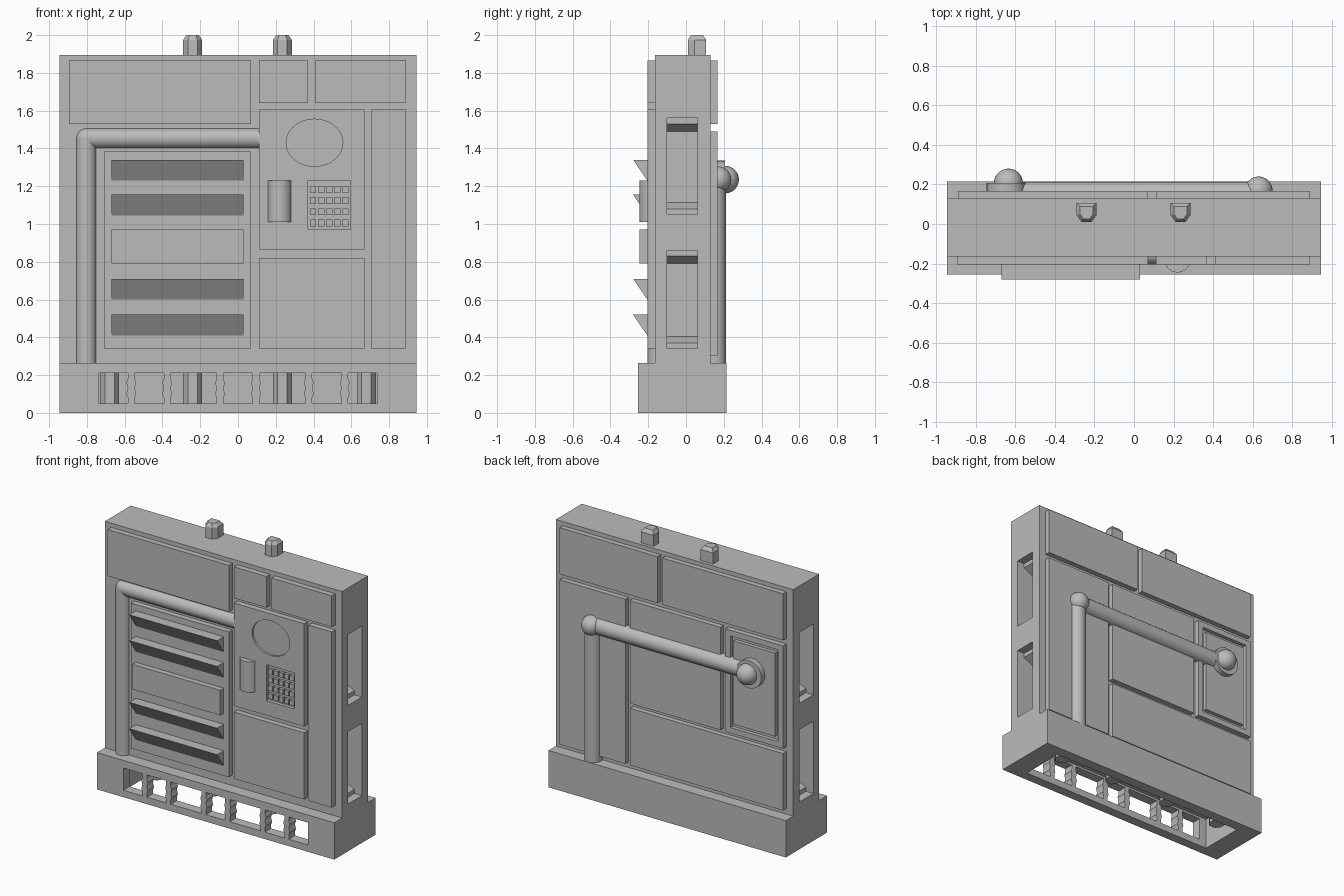
import bpy, bmesh, math
from mathutils import Vector

cube = bpy.data.objects.get("Cube")
if cube:
    bpy.data.objects.remove(cube, do_unlink=True)

GREY = (0.5, 0.5, 0.5, 1)
grey = bpy.data.materials.new("plain_grey")
grey.use_nodes = True
grey.diffuse_color = GREY
grey.node_tree.nodes["Principled BSDF"].inputs["Base Color"].default_value = GREY


def finish(name, bm, smooth=False):
    bmesh.ops.recalc_face_normals(bm, faces=bm.faces)
    mesh = bpy.data.meshes.new(name)
    bm.to_mesh(mesh)
    bm.free()
    mesh.materials.append(grey)
    obj = bpy.data.objects.new(name, mesh)
    bpy.context.collection.objects.link(obj)
    if smooth:
        bpy.ops.object.select_all(action='DESELECT')
        obj.select_set(True)
        bpy.context.view_layer.objects.active = obj
        bpy.ops.object.shade_smooth_by_angle(angle=math.radians(35))
    return obj


def box(name, x, y, z):
    bm = bmesh.new()
    bmesh.ops.create_cube(bm, size=1)
    for v in bm.verts:
        v.co = [a + (b - a) * (c + 0.5) for (a, b), c in zip((x, y, z), v.co)]
    return finish(name, bm)


def prism(name, points, direction):
    """Extrude a flat outline along a vector."""
    bm = bmesh.new()
    face = bm.faces.new([bm.verts.new(p) for p in points])
    new = bmesh.ops.extrude_face_region(bm, geom=[face])["geom"]
    moved = [v for v in new if isinstance(v, bmesh.types.BMVert)]
    bmesh.ops.translate(bm, verts=moved, vec=direction)
    return finish(name, bm)


def rod(name, start, end, radius, sides=32):
    start, end = Vector(start), Vector(end)
    axis = end - start
    bm = bmesh.new()
    bmesh.ops.create_cone(bm, cap_ends=True, segments=sides, radius1=radius,
                          radius2=radius, depth=axis.length)
    bm.transform(Vector((0, 0, 1)).rotation_difference(axis).to_matrix().to_4x4())
    bmesh.ops.translate(bm, verts=bm.verts, vec=(start + end) / 2)
    return finish(name, bm, True)


def ball(name, centre, radius):
    bm = bmesh.new()
    bmesh.ops.create_uvsphere(bm, u_segments=32, v_segments=16, radius=radius)
    bmesh.ops.translate(bm, verts=bm.verts, vec=centre)
    return finish(name, bm, True)


def cut(obj, cutter):
    cutter.hide_render = True
    mod = obj.modifiers.new("cut", 'BOOLEAN')
    mod.operation, mod.solver, mod.object = 'DIFFERENCE', 'EXACT', cutter
    graph = bpy.context.evaluated_depsgraph_get()
    mesh = bpy.data.meshes.new_from_object(obj.evaluated_get(graph))
    obj.modifiers.clear()
    obj.data = mesh
    bpy.data.objects.remove(cutter, do_unlink=True)


# Main wall slab with stepped grip recesses on both sides
W = 0.945
body = box("wall_body", (-W, W), (-0.165, 0.13), (0.265, 1.895))
for side in (-1, 1):
    for low, high in ((0.34, 0.86), (1.05, 1.56)):
        cut(body, box("slot_cutter", sorted((side * 0.885, side * 1)), (-0.1, 0.06), (low, high)))
        outline = [(side * x, -0.1, z) for x, z in (
            (0.9, low + 0.03), (0.885, low + 0.03), (0.81, low + 0.065),
            (0.81, high - 0.07), (0.885, high - 0.03), (0.9, high - 0.03))]
        cut(body, prism("slot_cutter", outline, (0, 0.16, 0)))

# Hollow base with a row of vents
base = box("base", (-W, W), (-0.255, 0.215), (0, 0.265))
cut(base, box("cavity_cutter", (-0.79, 0.79), (-0.185, 0.14), (-0.1, 0.225)))
cut(base, box("vent_cutter", (-0.735, 0.735), (-0.3, -0.15), (0.05, 0.21)))
for x in (-0.565, -0.375, -0.095, 0.095, 0.375, 0.565):
    edge = ((0.018, 0.05), (0.018, 0.08), (0.026, 0.1), (0.018, 0.13), (0.026, 0.16),
            (0.018, 0.18), (0.018, 0.21))
    outline = [(x + w, -0.255, z) for w, z in edge]
    outline += [(x - w, -0.255, z) for w, z in reversed(edge)]
    prism("vent_post", outline, (0, 0.07, 0))


# Locking pegs: chamfered on top of the wall, plain inside the base
def peg_outline(x, z, s=1):
    half = ((0.05, 0.05), (0.05, -0.012), (0.025, -0.047))
    pts = [(a * s, b * s) for a, b in half]
    pts += [(-a, b) for a, b in reversed(pts)]
    return [(x + a, 0.057 + b, z) for a, b in pts]


for x in (-0.24, 0.235):
    bm = bmesh.new()
    rings = [[bm.verts.new(p) for p in peg_outline(x, z, s)]
             for z, s in ((1.89, 1), (1.975, 1), (2.0, 0.65))]
    for a, b in zip(rings, rings[1:]):
        for i in range(len(a)):
            j = (i + 1) % len(a)
            bm.faces.new((a[i], a[j], b[j], b[i]))
    bm.faces.new(rings[0])
    bm.faces.new(rings[-1])
    finish("top_peg", bm)
for x in (-0.68, -0.24, 0.235, 0.68):
    prism("base_peg", peg_outline(x, 0.04), (0, 0, 0.19))

# Front panels
FRONT = (-0.205, -0.16)
box("front_top_panel_large", (-0.895, 0.07), FRONT, (1.53, 1.865))
box("front_top_panel_small", (0.11, 0.37), FRONT, (1.64, 1.865))
box("front_top_panel_medium", (0.41, 0.89), FRONT, (1.64, 1.865))
box("front_lower_panel", (0.11, 0.67), FRONT, (0.34, 0.82))
box("front_side_panel", (0.705, 0.89), FRONT, (0.34, 1.605))
box("louver_panel", (-0.71, 0.07), FRONT, (0.34, 1.385))

# Control panel with round dial, handle and keypad
control = box("control_panel", (0.11, 0.67), FRONT, (0.865, 1.605))
dial = [(0.405 + 0.15 * math.cos(a), -0.22, 1.43 + 0.125 * math.sin(a))
        for a in (math.tau * i / 40 for i in range(40))]
cut(control, prism("dial_cutter", dial, (0, 0.03, 0)))
cut(control, box("keypad_cutter", (0.37, 0.595), (-0.25, -0.18), (0.97, 1.23)))
for col in range(5):
    for row in range(4):
        x, z = 0.38 + 0.043 * col, 0.988 + 0.059 * row
        box("keypad_button", (x, x + 0.034), (-0.2, -0.175), (z, z + 0.036))
rod("control_handle", (0.22, -0.18, 1.01), (0.22, -0.18, 1.23), 0.065)

# Louvers and centre plate
for top in (1.34, 1.155, 0.71, 0.52):
    outline = [(-0.67, -0.28, top), (-0.67, -0.2, top), (-0.67, -0.2, top - 0.117)]
    prism("louver", outline, (0.7, 0, 0))
box("louver_plate", (-0.67, 0.03), (-0.245, -0.2), (0.79, 0.97))

# Front pipe
corner = (-0.803, -0.15, 1.453)
rod("front_pipe_vertical", (-0.803, -0.15, 0.26), corner, 0.054)
rod("front_pipe_horizontal", corner, (0.12, -0.15, 1.453), 0.054)
ball("front_pipe_elbow", corner, 0.054)

# Back panels
BACK = (0.125, 0.167)
box("back_top_panel_right", (-0.89, 0.07), BACK, (1.53, 1.865))
box("back_top_panel_left", (0.11, 0.89), BACK, (1.53, 1.865))
box("back_tall_panel", (0.365, 0.89), BACK, (0.305, 1.49))
box("back_middle_panel", (-0.39, 0.33), BACK, (0.75, 1.49))
box("back_lower_panel", (-0.89, 0.33), BACK, (0.305, 0.715))
frame = box("hatch_frame", (-0.89, -0.43), BACK, (0.75, 1.49))
cut(frame, box("hatch_cutter", (-0.85, -0.47), (0.14, 0.2), (0.79, 1.45)))
box("hatch_plate", (-0.825, -0.495), (0.13, 0.167), (0.82, 1.42))

# Back pipe with elbow, flange and end ball
PIPE_Y, PIPE_Z = 0.152, 1.235
rod("back_pipe_vertical", (0.63, PIPE_Y, 0.26), (0.63, PIPE_Y, PIPE_Z), 0.06)
rod("back_pipe_horizontal", (0.63, PIPE_Y, PIPE_Z), (-0.63, PIPE_Y, PIPE_Z), 0.06)
ball("back_pipe_elbow", (0.63, 0.17, PIPE_Z), 0.07)
rod("back_pipe_flange", (-0.645, 0.16, PIPE_Z), (-0.645, 0.207, PIPE_Z), 0.1)
ball("back_pipe_end", (-0.635, 0.207, PIPE_Z), 0.073)
